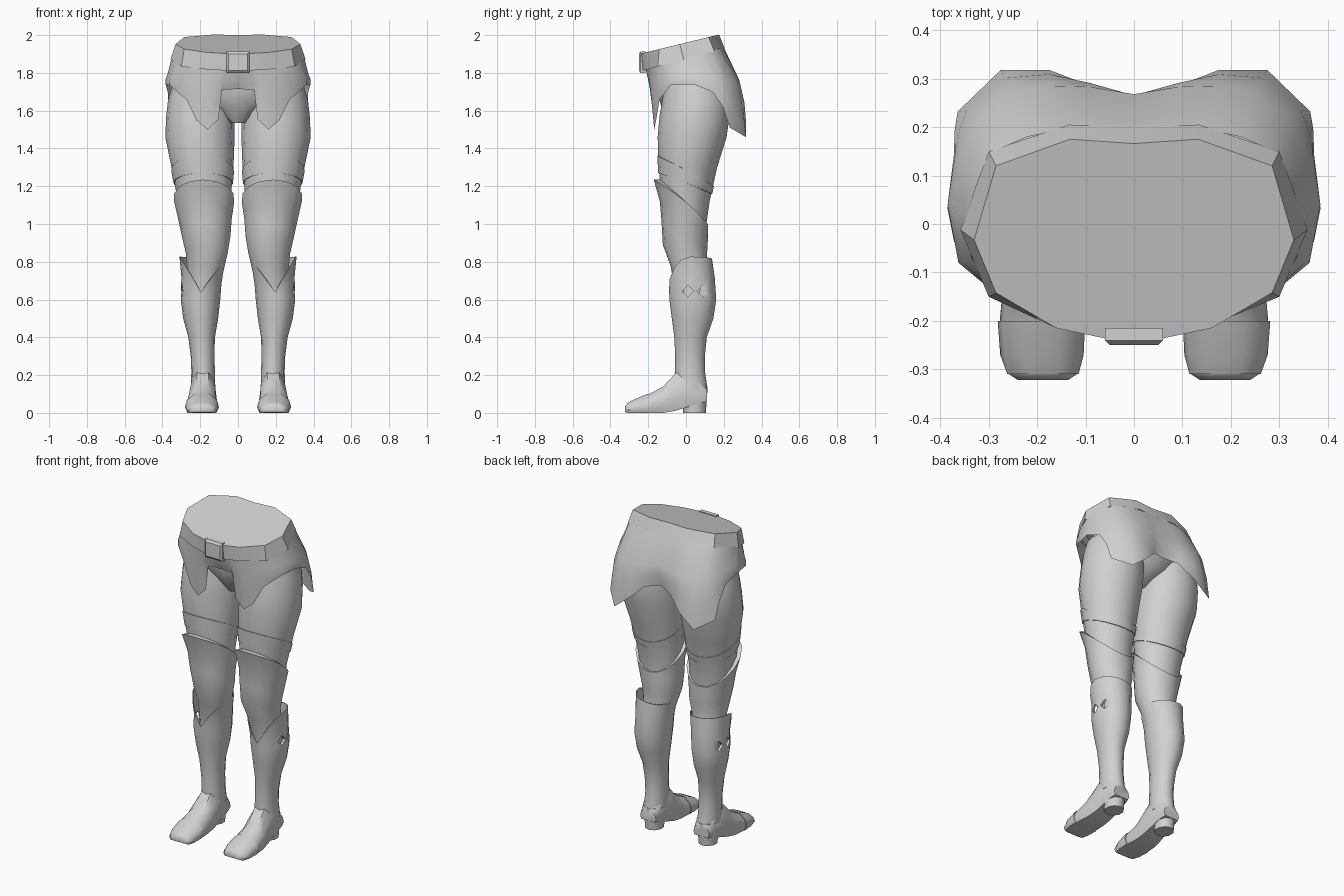
import bpy, bmesh, math

if "Cube" in bpy.data.objects:
    bpy.data.objects.remove(bpy.data.objects["Cube"])

grey = bpy.data.materials.new("light_grey")
grey.diffuse_color = (0.64, 0.64, 0.64, 1)
grey.use_nodes = True
grey.node_tree.nodes["Principled BSDF"].inputs["Base Color"].default_value = grey.diffuse_color


def finish(name, bm, angle=45, mirror=True, cutters=()):
    """Turn a bmesh into a shaded object, cut it and mirror it across x."""
    bmesh.ops.recalc_face_normals(bm, faces=bm.faces)
    me = bpy.data.meshes.new(name)
    bm.to_mesh(me)
    bm.free()
    me.materials.append(grey)
    ob = bpy.data.objects.new(name, me)
    bpy.context.collection.objects.link(ob)
    bpy.ops.object.select_all(action='DESELECT')
    ob.select_set(True)
    bpy.context.view_layer.objects.active = ob
    for c in cutters:
        m = ob.modifiers.new("cut", 'BOOLEAN')
        m.operation, m.solver, m.object = 'DIFFERENCE', 'EXACT', c
        bpy.ops.object.modifier_apply(modifier=m.name)
    bpy.ops.object.shade_smooth_by_angle(angle=math.radians(angle))
    if mirror:
        m = ob.modifiers.new("mirror", 'MIRROR')
        m.use_clip = True
        m.merge_threshold = 0.0005
    return ob


def loft(rings, closed=True, cap0=False, cap1=False):
    """Skin a list of equal-length point rings."""
    bm = bmesh.new()
    vs = [[bm.verts.new(p) for p in r] for r in rings]
    n = len(vs[0])
    for a, b in zip(vs, vs[1:]):
        for i in range(n if closed else n - 1):
            j = (i + 1) % n
            bm.faces.new((a[i], a[j], b[j], b[i]))
    if cap0:
        bm.faces.new(vs[0])
    if cap1:
        bm.faces.new(vs[-1])
    return bm


def at(profile, z):
    """Interpolate (x_in, x_out, y_front, y_back) of a limb profile at z."""
    for p, q in zip(profile, profile[1:]):
        if p[0] >= z >= q[0]:
            t = (p[0] - z) / (p[0] - q[0])
            return [u + (v - u) * t for u, v in zip(p[1:], q[1:])]
    return profile[0][1:] if z > profile[0][0] else profile[-1][1:]


def ring(profile, zf, off=lambda c, s: 0.0, n=16):
    """Ring around a limb; height and offset depend on the direction (c=1 front)."""
    pts = []
    for i in range(n):
        a = 2 * math.pi * i / n
        c, s = math.cos(a), math.sin(a)
        z = zf(c, s)
        xi, xo, yf, yb = at(profile, z)
        o = off(c, s)
        pts.append(((xi + xo) / 2 + ((xo - xi) / 2 + o) * s,
                    (yf + yb) / 2 - ((yb - yf) / 2 + o) * c, z))
    return pts


def level(profile, z, o=0.0, n=16):
    return ring(profile, lambda c, s: z, lambda c, s: o, n)


# Legs: z, inner x, outer x, front y, back y
LEG = [(1.74, .05, .345, -.11, .20), (1.66, .03, .37, -.125, .225),
       (1.57, .02, .38, -.14, .23), (1.46, .018, .385, -.15, .215),
       (1.3, .024, .352, -.145, .165), (1.12, .04, .318, -.128, .125),
       (1.0, .045, .303, -.12, .108), (.88, .052, .276, -.115, .105),
       (.8, .075, .26, -.08, .10), (.7, .09, .265, -.06, .12),
       (.55, .11, .27, -.055, .13)]
finish("leg", loft([level(LEG, p[0]) for p in LEG], cap0=True, cap1=True))

# Slanted thigh band
up = lambda c, s: 1.28 + .08 * c
low = lambda c, s: 1.215 + .055 * c
finish("thigh_band", loft([ring(LEG, up), ring(LEG, up, lambda c, s: .005),
                           ring(LEG, low, lambda c, s: .005), ring(LEG, low)]))

# Knee guard with a flared, slanted top edge
top = lambda c, s: 1.117 + .118 * c
rows = [ring(LEG, top), ring(LEG, top, lambda c, s: .02 + .012 * c)]
for t in (.2, .4, .6, .8, 1):
    rows.append(ring(LEG, lambda c, s, t=t: top(c, s) * (1 - t) + .66 * t,
                     lambda c, s, t=t: .004 + .008 * (1 - t)))
finish("knee_guard", loft(rows))

# Boot shaft: hollow cup with a V-shaped front and two diamond cut-outs
BOOT = [(.85, .078, .298, -.09, .13), (.7, .086, .30, -.09, .155),
        (.6, .094, .303, -.088, .16), (.5, .105, .29, -.075, .145),
        (.4, .122, .263, -.062, .11), (.3, .125, .25, -.057, .10),
        (.22, .122, .247, -.058, .10), (.13, .12, .25, -.06, .114)]


def rim(c, s):
    z = .815 + .012 * s
    return z - (z - .64) * (1 - abs(s)) if c > 0 else z


rows = [level(BOOT, .54, -.016), ring(BOOT, rim, lambda c, s: -.002 + .008 * abs(s)),
        ring(BOOT, rim, lambda c, s: .002 + .01 * abs(s))]
rows.append(ring(BOOT, lambda c, s: rim(c, s) * .5 + .31))
rows += [level(BOOT, z) for z in (.6, .5, .4, .3, .22, .13)]
cutters = []
for y in (.01, .088):
    bpy.ops.mesh.primitive_cube_add(size=1, location=(.305, y, .645),
                                    rotation=(math.pi / 4, 0, 0))
    c = bpy.context.object
    c.name, c.scale, c.hide_render = "diamond_cutter", (.05, .044, .044), True
    cutters.append(c)
bpy.context.view_layer.update()
finish("boot_shaft", loft(rows, cap0=True, cap1=True), cutters=cutters)
for c in cutters:
    bpy.data.objects.remove(c)

# Foot: y, centre x, half width, bottom z, top z
FOOT = [(.112, .185, .055, .06, .13), (.07, .185, .065, .05, .2),
        (-.02, .185, .07, .022, .235), (-.06, .186, .074, .01, .205),
        (-.12, .19, .08, 0, .14), (-.2, .191, .086, 0, .097),
        (-.27, .19, .082, 0, .07), (-.31, .188, .07, 0, .05),
        (-.322, .188, .052, .006, .036)]
SECTION = [(-.85, 0), (-1, .3), (-.88, .68), (-.42, 1),
           (.42, 1), (.88, .68), (1, .3), (.85, 0)]


def foot_row(f, k=1.0):
    y, x, w, z0, z1 = f
    return [(x + w * k * u, y, z0 + (z1 - z0) * v * k) for u, v in SECTION]


finish("foot", loft([foot_row(f) for f in FOOT], cap0=True, cap1=True))
finish("toe_cap", loft([foot_row(FOOT[5])] + [foot_row(f, 1.05) for f in FOOT[5:-1]]))

# Heel block
HEEL = [(.14, .12, .25, -.025, .115), (0, .132, .24, -.015, .105)]
finish("heel", loft([level(HEEL, z, 0, 10) for z in (.14, 0)], cap0=True, cap1=True))

# Pelvis under the hip skirt
HIPS = [(1.82, -.28, .28, -.16, .16), (1.7, -.3, .3, -.155, .23),
        (1.62, -.16, .16, -.13, .2), (1.535, -.045, .045, -.075, .08)]
finish("pelvis", loft([level(HIPS, h[0]) for h in HIPS], cap0=True, cap1=True),
       mirror=False)

# Hip skirt, half outline from front centre to back centre
WAIST = [(0, -.215), (.06, -.215), (.11, -.205), (.16, -.195), (.23, -.175),
         (.29, -.14), (.335, -.07), (.35, 0), (.325, .08), (.31, .12),
         (.29, .15), (.22, .18), (.14, .197), (.07, .2), (0, .197)]
HIP = [(0, -.195, 1.76), (.08, -.195, 1.76), (.115, -.193, 1.73), (.16, -.188, 1.72),
       (.22, -.172, 1.74), (.29, -.14, 1.77), (.352, -.08, 1.79), (.374, .04, 1.79),
       (.356, .14, 1.79), (.338, .19, 1.77), (.315, .225, 1.76), (.25, .27, 1.76),
       (.17, .285, 1.75), (.09, .283, 1.76), (0, .268, 1.77)]
HEM = [(0, -.175, 1.715), (.085, -.172, 1.71), (.104, -.17, 1.555), (.16, -.168, 1.5),
       (.22, -.158, 1.55), (.275, -.14, 1.66), (.362, -.08, 1.735), (.384, .04, 1.74),
       (.372, .14, 1.7), (.37, .195, 1.62), (.364, .232, 1.51), (.275, .318, 1.46),
       (.175, .318, 1.54), (.09, .285, 1.62), (0, .25, 1.64)]
waist = [(x, y, 1.825 + (y + .225) * .26) for x, y in WAIST]
mid = [tuple((u + v) / 2 * k for u, v, k in zip(p, q, (1.015, 1.025 if p[1] > .1 else 1, 1)))
       for p, q in zip(HIP, HEM)]
finish("hip_skirt", loft([waist, HIP, mid, HEM], closed=False), angle=60)

# Slanted belt with a closed top
LOW = [(0, -.23), (.05, -.23), (.16, -.208), (.30, -.15), (.358, -.012),
       (.30, .15), (.135, .205), (0, .2)]
TOP = [(0, -.24), (.05, -.238), (.16, -.215), (.285, -.142), (.33, -.033),
       (.285, .12), (.132, .175), (0, .166)]


def whole(half, z):
    pts = half + [(-x, y) for x, y in half[-2:0:-1]]
    return [(x, y, z(y)) for x, y in pts]


low_z = lambda y: 1.812 + (y + .23) * .27
inner = [(x * .93, y * .93) for x, y in LOW]
finish("belt", loft([whole(inner, low_z), whole(LOW, low_z),
                     whole(TOP, lambda y: 1.902 + (y + .24) * .243)], cap1=True),
       angle=30, mirror=False)

# Buckle, slightly bevelled plate
buckle = [[(sx * w, y, z) for sx, z in ((-1, z0), (1, z0), (1, z1), (-1, z1))]
          for y, w, z0, z1 in ((-.215, .06, 1.80, 1.913), (-.24, .06, 1.80, 1.913),
                               (-.25, .05, 1.812, 1.90))]
finish("buckle", loft(buckle, cap0=True, cap1=True), angle=20, mirror=False)
